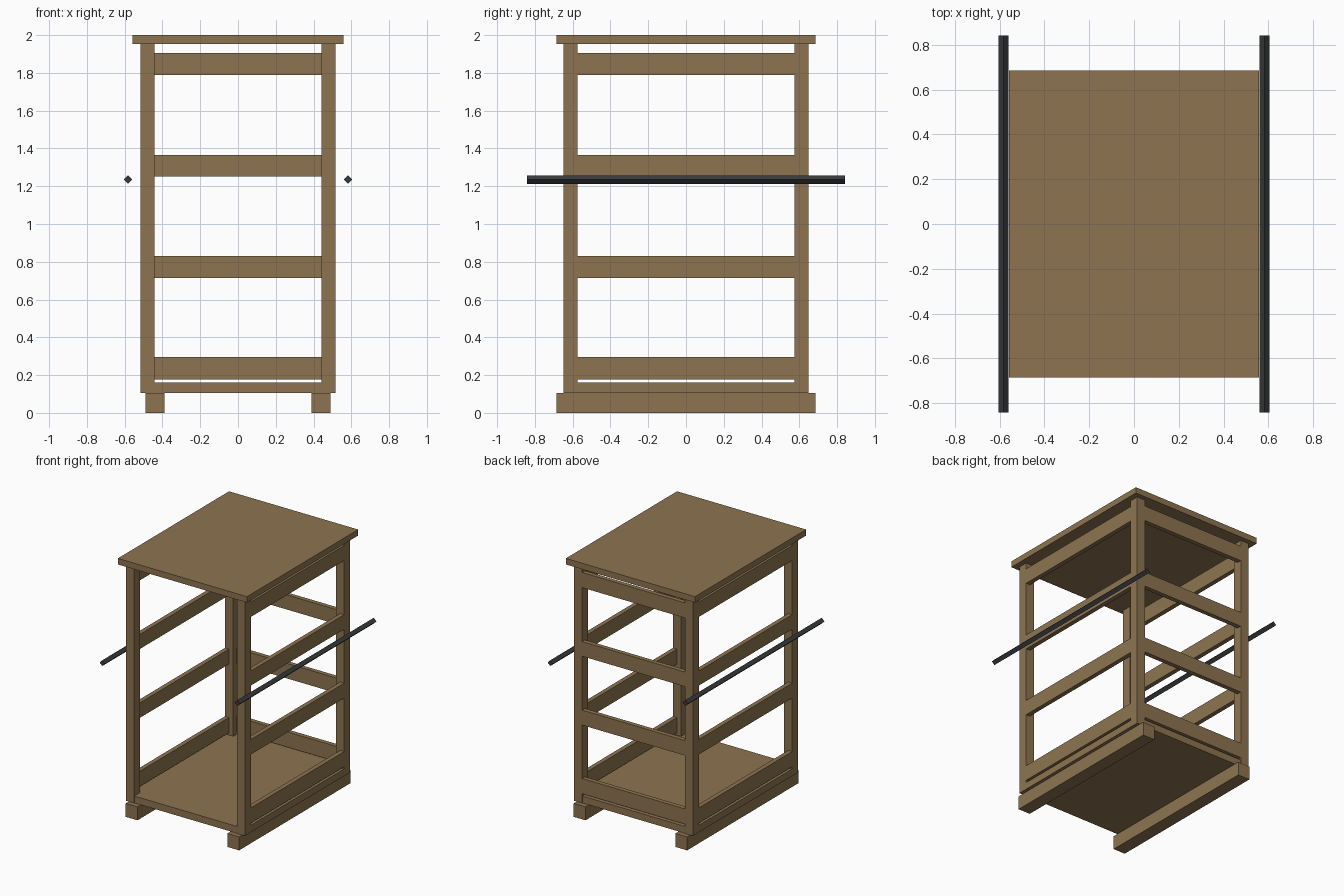
import bpy
from math import pi

cube = bpy.data.objects.get("Cube")
if cube:
    bpy.data.objects.remove(cube, do_unlink=True)


def make_material(name, rgb):
    mat = bpy.data.materials.new(name)
    mat.use_nodes = True
    color = (*rgb, 1.0)
    mat.diffuse_color = color
    mat.node_tree.nodes["Principled BSDF"].inputs["Base Color"].default_value = color
    return mat


WOOD = make_material("brown wood", (0.27, 0.175, 0.08))
METAL = make_material("dark metal", (0.04, 0.042, 0.045))


def box(name, x, y, z):
    """Box spanning the (low, high) range on each axis."""
    bpy.ops.mesh.primitive_cube_add(size=1, location=[sum(r) / 2 for r in (x, y, z)])
    obj = bpy.context.object
    obj.name = name
    obj.scale = [r[1] - r[0] for r in (x, y, z)]
    bpy.ops.object.transform_apply(location=False, rotation=False, scale=True)
    obj.data.materials.append(WOOD)
    return obj


def side_range(side, inner, outer):
    return tuple(sorted((side * inner, side * outer)))


# Outer and inner limits of the frame
XO, XI = 0.515, 0.443
YO, YI = 0.648, 0.574
ROOF_X, ROOF_Y = 0.558, 0.686
BASE, ROOF = 0.105, 1.953
SLAT = 0.035
SLAT_LEVELS = [(0.178, 0.297), (0.714, 0.831), (1.252, 1.366), (1.788, 1.906)]

# Roof board and floor board
box("roof", (-ROOF_X, ROOF_X), (-ROOF_Y, ROOF_Y), (ROOF, 2.0))
box("floor", (-XO + 0.001, XO - 0.001), (-YO + 0.001, YO - 0.001), (BASE + 0.001, 0.16))

for side, label in ((1, "left"), (-1, "right")):
    # Skid under the floor
    box(f"{label}_skid", side_range(side, 0.388, 0.49), (-ROOF_Y, ROOF_Y), (0, BASE))

    # Corner posts
    for end, place in ((-1, "front"), (1, "back")):
        box(f"{place}_{label}_post", side_range(side, XI, XO),
            side_range(end, YI, YO), (BASE, ROOF))

    # Side slats, flush with the outside of the posts
    for i, level in enumerate(SLAT_LEVELS, 1):
        box(f"{label}_slat_{i}", side_range(side, XO - SLAT, XO), (-YI, YI), level)

    # Square carrying rod standing on its edge
    bpy.ops.mesh.primitive_cylinder_add(vertices=4, radius=0.0225, depth=1.686,
                                        location=(side * 0.583, 0, 1.235),
                                        rotation=(pi / 2, 0, 0))
    rod = bpy.context.object
    rod.name = f"{label}_carrying_rod"
    rod.data.materials.append(METAL)

# Back slats; the front stays open
for i, level in enumerate(SLAT_LEVELS, 1):
    box(f"back_slat_{i}", (-XI, XI), (YO - SLAT, YO), level)
